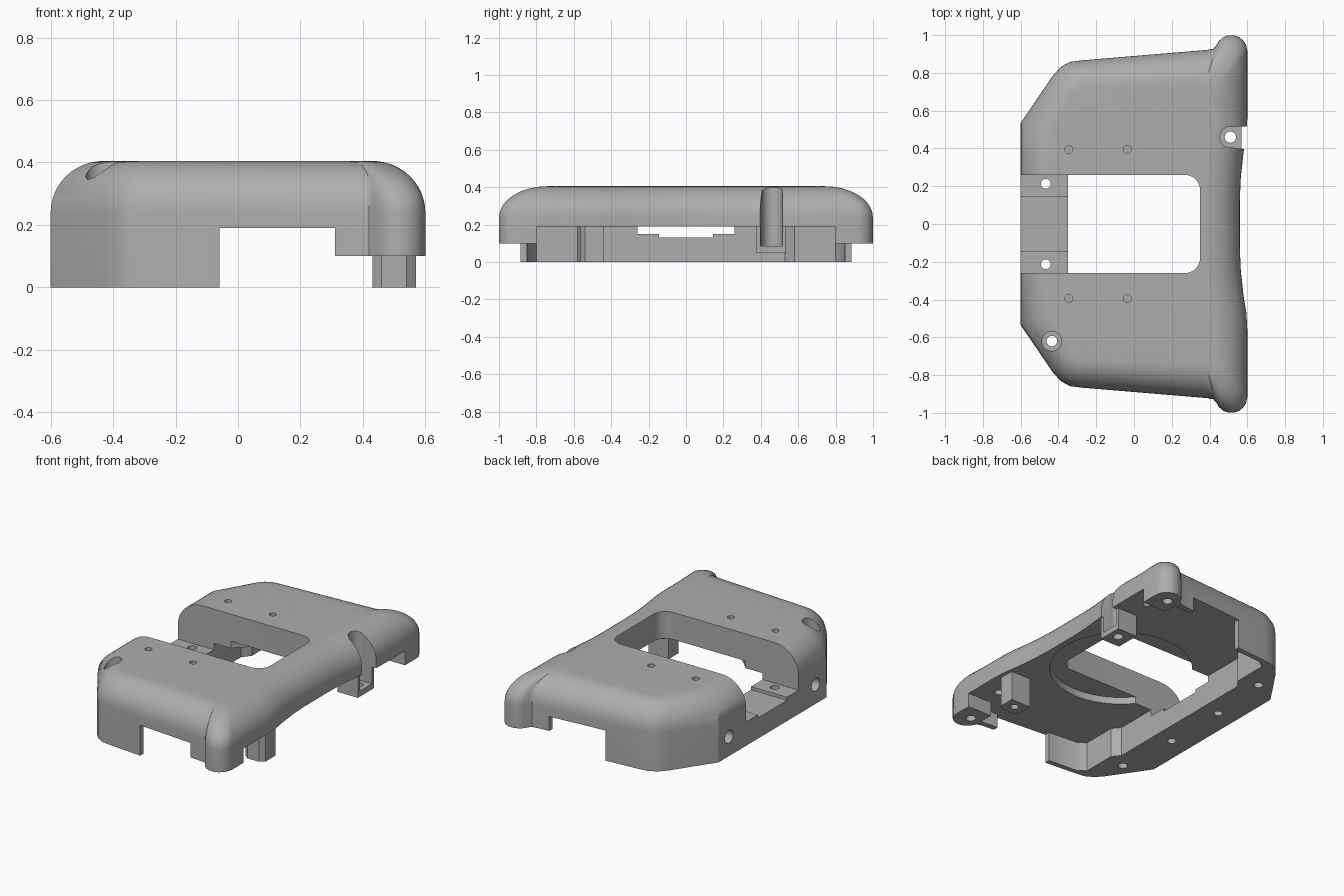
import bpy, bmesh, math
from math import sin, cos, pi

cube = bpy.data.objects.get("Cube")
if cube:
    bpy.data.objects.remove(cube, do_unlink=True)

TOP, SHOULDER, CEILING = 0.405, 0.24, 0.19

grey = bpy.data.materials.new("plain grey")
grey.use_nodes = True
grey.diffuse_color = (0.42, 0.42, 0.42, 1)
grey.node_tree.nodes["Principled BSDF"].inputs["Base Color"].default_value = grey.diffuse_color


def loft(name, rings):
    """Closed solid through equal-length rings of 3D points."""
    bm = bmesh.new()
    loops = [[bm.verts.new(p) for p in ring] for ring in rings]
    for low, high in zip(loops, loops[1:]):
        n = len(low)
        for i in range(n):
            j = (i + 1) % n
            bm.faces.new((low[i], low[j], high[j], high[i]))
    bm.faces.new(loops[0][::-1])
    bm.faces.new(loops[-1])
    bmesh.ops.recalc_face_normals(bm, faces=bm.faces)
    mesh = bpy.data.meshes.new(name)
    bm.to_mesh(mesh)
    bm.free()
    mesh.materials.append(grey)
    obj = bpy.data.objects.new(name, mesh)
    bpy.context.collection.objects.link(obj)
    return obj


def prism(name, outline, low, high):
    return loft(name, [[(x, y, z) for x, y in outline] for z in (low, high)])


def box(name, x0, x1, y0, y1, z0, z1):
    return prism(name, [(x0, y0), (x1, y0), (x1, y1), (x0, y1)], z0, z1)


def circle(x, y, r, sides=32):
    return [(x + r * cos(2 * pi * i / sides), y + r * sin(2 * pi * i / sides)) for i in range(sides)]


def rod(name, x, y, r, low, high, sides=32):
    return prism(name, circle(x, y, r, sides), low, high)


def combine(target, tool, operation="DIFFERENCE"):
    """Apply a boolean and discard the tool."""
    tool.hide_render = True
    mod = target.modifiers.new("bool", "BOOLEAN")
    mod.operation, mod.solver, mod.object = operation, "EXACT", tool
    bpy.context.view_layer.objects.active = target
    bpy.ops.object.modifier_apply(modifier=mod.name)
    bpy.data.objects.remove(tool, do_unlink=True)


def both_sides(half):
    """Mirror an open half outline (y > 0) across y = 0."""
    return half + [(p[0], -p[1], *[v * s for v, s in zip(p[2:], (1, -1))]) for p in reversed(half)]


# Outer rim (x, y) paired with the flat deck edge (x, y), half of the body
half = [(0.56, 0.12, 0.38, 0.12), (0.565, 0.24, 0.38, 0.24), (0.58, 0.38, 0.39, 0.36),
        (0.595, 0.47, 0.4, 0.45), (0.6, 0.56, 0.41, 0.54), (0.6, 0.75, 0.41, 0.66)]
for i in range(9):
    a = pi * i / 9
    half.append((0.515 + 0.085 * cos(a), 0.915 + 0.085 * sin(a), 0.4 + 0.03 * cos(a), 0.71 + 0.03 * sin(a)))
half += [(0.42, 0.928, 0.35, 0.735), (0.39, 0.922, 0.32, 0.735), (-0.27, 0.867, -0.25, 0.72),
         (-0.34, 0.858, -0.28, 0.715), (-0.39, 0.83, -0.31, 0.7), (-0.43, 0.785, -0.335, 0.67),
         (-0.6, 0.535, -0.43, 0.47)]
rim = both_sides(half)

# Body with rounded shoulders
rings = [[(p[0], p[1], 0) for p in rim]]
STEPS = 12
for i in range(STEPS + 1):
    a = pi / 2 * i / STEPS
    t = 1 - cos(a)
    z = SHOULDER + (TOP - SHOULDER) * sin(a)
    rings.append([(ox + (ix - ox) * t, oy + (iy - oy) * t, z) for ox, oy, ix, iy in rim])
body = loft("cover_body", rings)

# Hollow underside, leaving thin side walls and a thick rear block
hollow = both_sides([(0.7, 0.8), (0.43, 0.8), (0.43, 0.89), (0.31, 0.88), (-0.26, 0.835),
                     (-0.31, 0.8), (-0.31, 0.58), (-0.35, 0.53)])
combine(body, prism("hollow", hollow, -0.1, CEILING))
combine(body, box("side_gaps", -0.06, 0.31, -2, 2, -0.1, CEILING))
combine(body, box("end_trim", 0.3, 2, -2, 2, -0.1, 0.1))

# Round recess under the deck
combine(body, rod("recess", 0.1, 0, 0.42, 0.1, 0.235, 64))

# Deck opening with two rounded corners
opening = [(-0.35, -0.26), *[(0.27 + 0.08 * sin(a), -0.18 - 0.08 * cos(a)) for a in [pi / 16 * i for i in range(9)]]]
opening += [(x, -y) for x, y in reversed(opening)]
combine(body, prism("opening", opening, -0.1, 1))

# Stepped shelf at the rear wall
combine(body, box("shelf_cut", -1, -0.3, -0.26, 0.26, 0.15, 1))
combine(body, box("shelf_step", -1, -0.3, -0.145, 0.145, 0.13, 1))

# Notch pillar with an open channel
combine(body, box("pillar", 0.43, 0.57, 0.375, 0.535, 0.05, 0.25), "UNION")
combine(body, rod("channel", 0.51, 0.46, 0.055, 0.085, 1))
combine(body, prism("channel_mouth", [(0.51, 0.406), (0.7, 0.38), (0.7, 0.52), (0.51, 0.514)], 0.085, 1))
combine(body, rod("channel_hole", 0.51, 0.46, 0.03, -0.1, 0.2))

# Corner screw hole with counterbore, blind hole opposite
combine(body, rod("counterbore", -0.435, -0.62, 0.052, 0.12, 1))
combine(body, rod("screw_hole", -0.435, -0.62, 0.028, -0.1, 0.3))
combine(body, rod("blind_hole", -0.435, 0.62, 0.028, -0.1, 0.12))

for side in (-1, 1):
    # Shelf holes, deck pinholes and underside holes
    combine(body, rod("shelf_hole", -0.467, side * 0.213, 0.026, -0.1, 0.5))
    for x in (-0.345, -0.035):
        combine(body, rod("pinhole", x, side * 0.395, 0.021, 0.34, 1))
    combine(body, rod("end_hole", 0.5, side * 0.9, 0.03, -0.1, 0.2))
    combine(body, rod("ceiling_hole", 0.47, side * 0.68, 0.025, 0.1, 0.25))
    # Round ports in the rear wall
    port = rod("port", 0, 0, 0.04, -0.1, 0.1)
    port.rotation_euler.y = pi / 2
    port.location = (-0.6, side * 0.43, 0.12)
    bpy.context.view_layer.update()
    combine(body, port)

# Hanging post with a screw hole
post = prism("support_post", [(0.43, -0.54), (0.46, -0.565), (0.54, -0.565), (0.57, -0.54),
                              (0.57, -0.44), (0.43, -0.44)], 0, 0.21)
combine(post, rod("post_hole", 0.5, -0.5, 0.025, -0.1, 0.1))

for obj in (body, post):
    bpy.ops.object.select_all(action="DESELECT")
    obj.select_set(True)
    bpy.context.view_layer.objects.active = obj
    bpy.ops.object.shade_smooth_by_angle(angle=math.radians(32))
